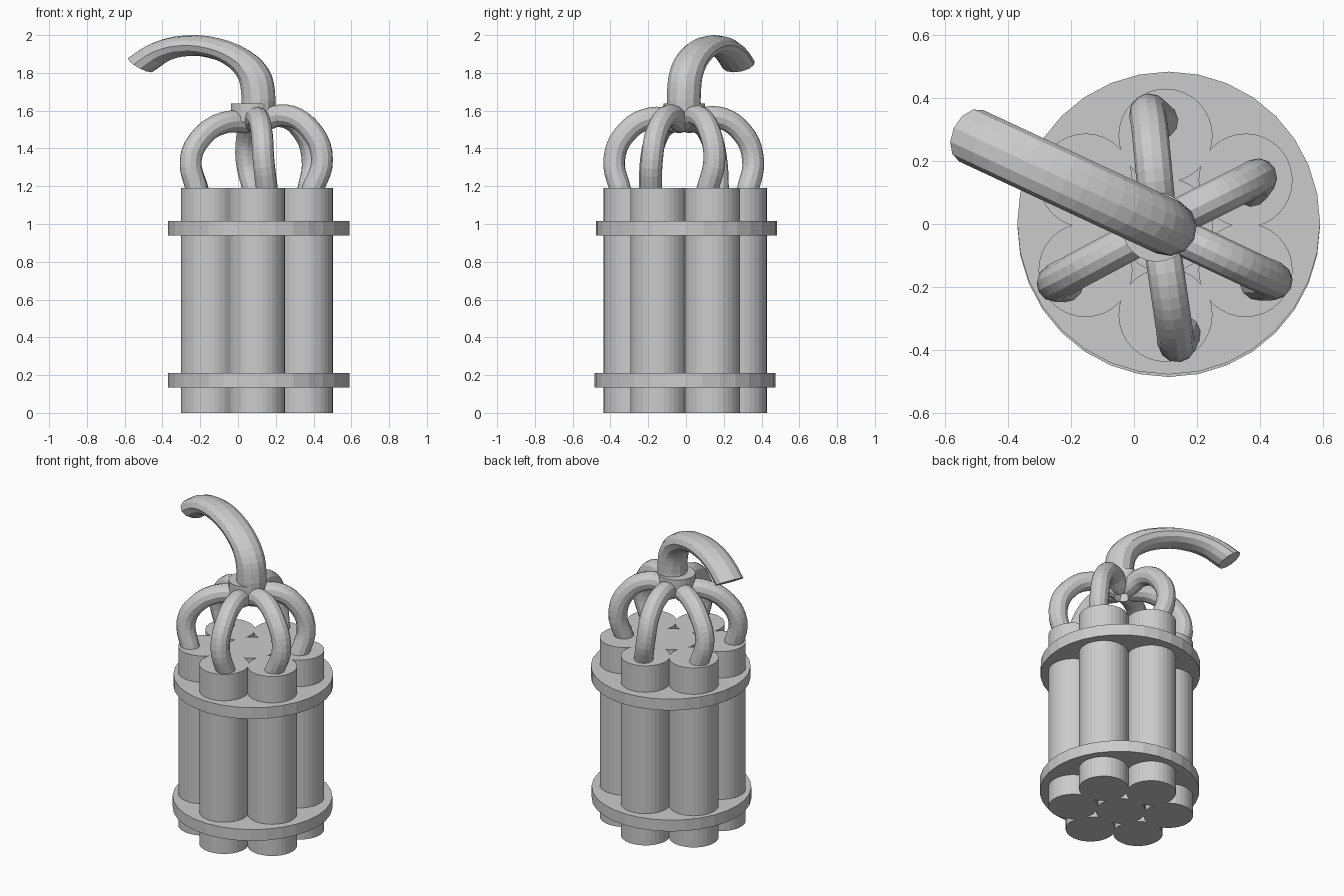
import bpy
from math import cos, sin, pi, radians

if "Cube" in bpy.data.objects:
    bpy.data.objects.remove(bpy.data.objects["Cube"])


def cylinder(name, x, y, z0, z1, r, sides=32):
    bpy.ops.mesh.primitive_cylinder_add(vertices=sides, radius=r, depth=z1 - z0,
                                        location=(x, y, (z0 + z1) / 2))
    bpy.context.object.name = name
    return bpy.context.object


def tube(name, points, r, steps):
    # Round tube along a smooth path, turned into a flat-shaded mesh
    cu = bpy.data.curves.new(name, 'CURVE')
    cu.dimensions = '3D'
    cu.bevel_depth = r
    cu.bevel_resolution = 4
    cu.resolution_u = steps
    cu.use_fill_caps = True
    sp = cu.splines.new('BEZIER')
    sp.bezier_points.add(len(points) - 1)
    for bp, p in zip(sp.bezier_points, points):
        bp.co = p
        bp.handle_left_type = bp.handle_right_type = 'AUTO'
    sp.use_smooth = False
    ob = bpy.data.objects.new(name, cu)
    bpy.context.collection.objects.link(ob)
    bpy.ops.object.select_all(action='DESELECT')
    ob.select_set(True)
    bpy.context.view_layer.objects.active = ob
    bpy.ops.object.convert(target='MESH')
    return bpy.context.object


# Sticks: one in the middle, six around it
CX, CY = 0.1, -0.004
cylinder("stick_middle", CX, CY, 0, 1.19, 0.15)
for i in range(6):
    a = radians(30 + 60 * i)
    cylinder(f"stick_{i}", CX + 0.293 * cos(a), CY + 0.284 * sin(a), 0, 1.19, 0.149)

# Bands holding the bundle
cylinder("band_lower", 0.11, -0.005, 0.135, 0.21, 0.48)
cylinder("band_upper", 0.11, 0.003, 0.94, 1.015, 0.48)

# Small fuses: outermost point, foot on the stick, crest height
KX, KY = 0.08, -0.008
fuses = [
    ((0.395, 0.15), (0.37, 0.11), 1.57),
    ((0.045, 0.355), (0.085, 0.325), 1.565),
    ((-0.25, 0.16), (-0.21, 0.17), 1.535),
    ((-0.25, -0.185), (-0.215, -0.19), 1.535),
    ((0.135, -0.38), (0.155, -0.345), 1.56),
    ((0.445, -0.18), (0.39, -0.185), 1.575),
]
for i, ((ox, oy), (fx, fy), zc) in enumerate(fuses):
    def at(t, z):
        return (KX + (ox - KX) * t, KY + (oy - KY) * t, z)
    path = [at(0.1, 1.54), at(0.48, zc), at(0.84, zc - 0.08),
            at(1, 1.34), (fx, fy, 1.17)]
    tube(f"small_fuse_{i}", path, 0.058, 5)

# Collar joining the fuses
cylinder("fuse_collar", 0.072, -0.01, 1.54, 1.637, 0.11, 24)

# Main fuse: a flattened arc leaning to the back left
R, K = 0.385, 0.61
arc = [(0, 0, -0.15 / K)]
for i in range(7):
    a = pi - radians(141) * i / 6
    drop = 0.04 * max(0, cos(a)) ** 2
    arc.append((R + R * cos(a), 0, R * sin(a) - drop))
main = tube("main_fuse", arc, 0.09, 3)
main.scale = (1, 1, K)
main.rotation_euler = (0, 0, radians(155))
main.location = (0.105, -0.01, 1.71)
